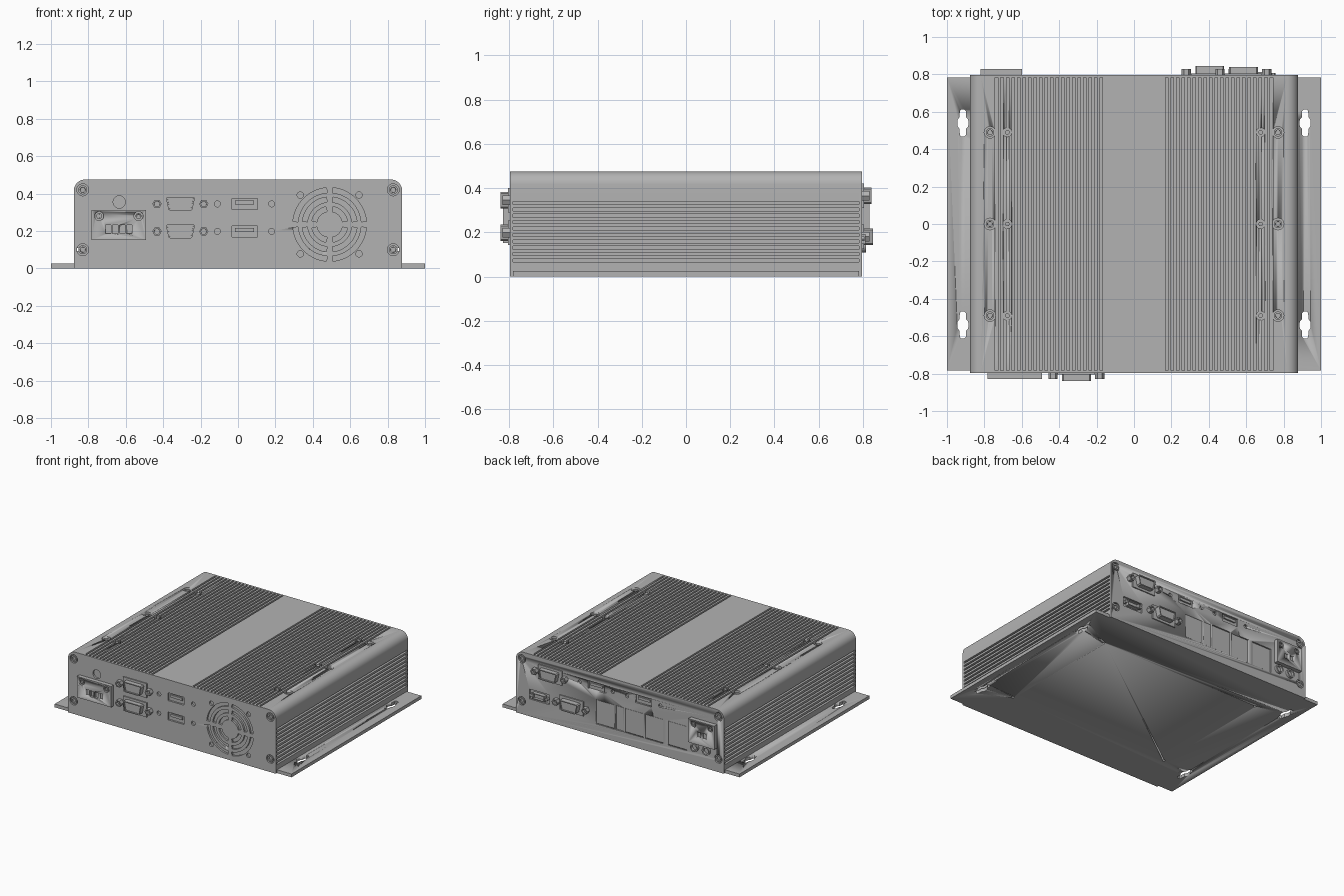
import bpy, bmesh
from math import cos, sin, pi, radians

cube = bpy.data.objects.get("Cube")
if cube:
    bpy.data.objects.remove(cube, do_unlink=True)

metal = bpy.data.materials.new("grey_metal")
metal.use_nodes = True
GREY = (0.45, 0.45, 0.45, 1)
metal.diffuse_color = GREY
metal.node_tree.nodes["Principled BSDF"].inputs["Base Color"].default_value = GREY

HALF_W, TOP, END, PANEL, RAD = 0.878, 0.475, 0.797, 0.783, 0.06


# Outlines
def rect(x, z, w, h):
    return [(x - w / 2, z - h / 2), (x + w / 2, z - h / 2), (x + w / 2, z + h / 2), (x - w / 2, z + h / 2)]


def arc(x, z, r, a0, a1, n):
    return [(x + r * cos(a0 + (a1 - a0) * i / n), z + r * sin(a0 + (a1 - a0) * i / n)) for i in range(n + 1)]


def circle(x, z, r, n=20):
    return arc(x, z, r, 0, 2 * pi, n)[:-1]


def mirrored(half):
    return half + [(-x, z) for x, z in reversed(half)]


# Solid from an outline; the face at t1 may be hollowed out
def prism(bm, pts, t0, t1, axis="Y", rim=0, depth=0):
    def put(p, t):
        return bm.verts.new((p[0], t, p[1]) if axis == "Y" else (p[0], p[1], t))
    a, b = [put(p, t0) for p in pts], [put(p, t1) for p in pts]
    cap = bm.faces.new(b)
    faces = [cap, bm.faces.new(a[::-1])]
    for i in range(len(pts)):
        j = (i + 1) % len(pts)
        faces.append(bm.faces.new((a[i], a[j], b[j], b[i])))
    bmesh.ops.recalc_face_normals(bm, faces=faces)
    if rim:
        bmesh.ops.inset_individual(bm, faces=[cap], thickness=rim)
        bmesh.ops.inset_individual(bm, faces=[cap], thickness=0.0005, depth=-depth)


def finish(name, bm):
    mesh = bpy.data.meshes.new(name)
    bm.to_mesh(mesh)
    bm.free()
    mesh.materials.append(metal)
    ob = bpy.data.objects.new(name, mesh)
    bpy.context.collection.objects.link(ob)
    bpy.ops.object.select_all(action="DESELECT")
    ob.select_set(True)
    bpy.context.view_layer.objects.active = ob
    bpy.ops.object.shade_smooth_by_angle(angle=radians(30))
    return ob


def cut(ob, bm):
    cutter = finish("cutter", bm)
    cutter.hide_render = True
    bpy.context.view_layer.objects.active = ob
    mod = ob.modifiers.new("cut", "BOOLEAN")
    mod.operation, mod.solver, mod.object = "DIFFERENCE", "EXACT", cutter
    bpy.ops.object.modifier_apply(modifier=mod.name)
    bpy.data.objects.remove(cutter, do_unlink=True)


# Finned housing profile
half = [(HALF_W, 0.025)]
for i in range(10):
    z = 0.065 + i * 0.029
    half += [(HALF_W, z), (HALF_W - 0.025, z), (HALF_W - 0.025, z + 0.014), (HALF_W, z + 0.014)]
half += arc(HALF_W - RAD, TOP - RAD, RAD, 0, pi / 2, 10)
for i in range(20):
    x = 0.742 - i * 0.0295
    half += [(x, TOP), (x, TOP - 0.03), (x - 0.014, TOP - 0.03), (x - 0.014, TOP)]
bm = bmesh.new()
prism(bm, mirrored(half), -PANEL, PANEL)
housing = finish("finned_housing", bm)

# Screw holes in the top, with the screws in them
holes, screws = bmesh.new(), bmesh.new()
for s in (-1, 1):
    for y in (-0.49, 0, 0.49):
        prism(holes, circle(s * 0.77, y, 0.031), 0.44, 0.5, "Z")
        prism(screws, circle(s * 0.77, y, 0.022), 0.435, 0.465, "Z", 0.009, 0.015)
        prism(holes, circle(s * 0.677, y, 0.024), 0.44, 0.5, "Z")
        prism(screws, circle(s * 0.677, y, 0.012), 0.435, 0.47, "Z")
cut(housing, holes)
finish("top_screws", screws)

# Base plate with keyhole mounting slots
bm, holes = bmesh.new(), bmesh.new()
prism(bm, rect(0, 0, 2, 2 * PANEL), 0, 0.025, "Z")
base = finish("base_plate", bm)
quarter = [(0.008, 0.072), (0.016, 0.064), (0.018, 0.03), (0.027, 0.02), (0.03, 0.007)]
keyhole = mirrored(quarter + [(x, -y) for x, y in reversed(quarter)])
for sx in (-1, 1):
    for sy in (-1, 1):
        prism(holes, [(x + sx * 0.915, y + sy * 0.54) for x, y in keyhole], -0.1, 0.1, "Z")
        prism(holes, circle(sx * 0.68, sy * 0.49, 0.01, 12), -0.1, 0.012, "Z")
cut(base, holes)


# End panels: s is the direction of the outside along y
def panel(name, s):
    outline = mirrored([(HALF_W, 0)] + arc(HALF_W - RAD, TOP - RAD, RAD, 0, pi / 2, 10))
    bm = bmesh.new()
    prism(bm, outline, s * PANEL, s * END)
    return finish(name, bm)


def punch(bm, s, pts):
    prism(bm, pts, s * (PANEL - 0.03), s * (END + 0.05))


def corner_screws(holes, bm, s):
    for x in (-0.83, 0.83):
        for z in (0.1, 0.42):
            punch(holes, s, circle(x, z, 0.032))
            prism(bm, circle(x, z, 0.024), s * 0.78, s * (END - 0.002), rim=0.01, depth=0.01)


def serial_port(bm, s, x, z, proud):
    prism(bm, rect(x, z, 0.2, 0.11), s * PANEL, s * (END + 0.008))
    shell = mirrored([(0.055, -0.038), (0.064, -0.03), (0.077, 0.03), (0.07, 0.038)])
    prism(bm, [(x + a, z + b) for a, b in shell], s * END, s * proud, rim=0.008, depth=0.008)
    for dx in (-0.125, 0.125):
        prism(bm, circle(x + dx, z, 0.025, 6), s * END, s * (END + 0.033), rim=0.009, depth=0.02)


def usb_port(holes, bm, s, x, z):
    punch(holes, s, rect(x, z, 0.136, 0.06))
    prism(bm, rect(x, z + 0.008, 0.1, 0.02), s * 0.78, s * (END - 0.003))


# Front: fan grille, two serial ports, two slot ports, terminal block
front = panel("front_panel", -1)
holes, screws, ports, slots = (bmesh.new() for _ in range(4))
corner_screws(holes, screws, -1)
for r in (0.07, 0.12, 0.17):
    gap = 0.014 / r
    for k in range(4):
        a0, a1 = k * pi / 2 + gap, (k + 1) * pi / 2 - gap
        punch(holes, -1, arc(0.49, 0.235, r + 0.027, a0, a1, 14) + arc(0.49, 0.235, r, a1, a0, 14))
for sx in (-1, 1):
    for sz in (-1, 1):
        punch(holes, -1, circle(0.49 + sx * 0.157, 0.235 + sz * 0.157, 0.017))
for z in (0.198, 0.345):
    serial_port(ports, -1, -0.308, z, 0.84)
    usb_port(holes, slots, -1, 0.035, z)
    for x in (-0.11, 0.18):
        punch(holes, -1, circle(x, z, 0.016))
punch(holes, -1, circle(-0.635, 0.355, 0.033))
cut(front, holes)
finish("front_corner_screws", screws)
finish("front_serial_ports", ports)
finish("front_slot_ports", slots)

# Fan hub behind the grille
bm = bmesh.new()
prism(bm, circle(0.49, 0.235, 0.06, 32), -0.78, -END + 0.002)
finish("fan_hub", bm)

bm, holes, screws = bmesh.new(), bmesh.new(), bmesh.new()
prism(bm, rect(-0.637, 0.232, 0.29, 0.16), -PANEL, -0.828)
block = finish("front_terminal_block", bm)
for i in range(4):
    prism(holes, rect(-0.694 + i * 0.038, 0.21, 0.028, 0.045), -0.81, -0.9)
for x in (-0.742, -0.532):
    prism(holes, circle(x, 0.28, 0.024), -0.815, -0.9)
    prism(screws, circle(x, 0.28, 0.016), -0.81, -0.826, rim=0.006, depth=0.008)
cut(block, holes)
finish("front_terminal_screws", screws)

# Back: serial ports, slot ports, blanking plates
back = panel("back_panel", 1)
holes, screws, ports, slots, blanks = (bmesh.new() for _ in range(5))
corner_screws(holes, screws, 1)
serial_port(ports, 1, 0.585, 0.365, 0.84)
serial_port(ports, 1, 0.405, 0.18, 0.845)
for x in (0.2, -0.2):
    usb_port(holes, slots, 1, x, 0.375)
    for dx in (-0.14, 0.14):
        punch(holes, 1, circle(x + dx, 0.375, 0.014))
for x, w in ((0.125, 0.16), (0.003, 0.065), (-0.12, 0.16), (-0.288, 0.155), (-0.485, 0.165)):
    punch(holes, 1, rect(x, 0.185, w, 0.185))
    prism(blanks, rect(x, 0.185, w - 0.008, 0.177), 0.78, END - 0.005)
punch(holes, 1, rect(0.68, 0.17, 0.17, 0.075))
prism(slots, rect(0.68, 0.17, 0.1, 0.045), 0.78, 0.812, rim=0.008, depth=0.02)
for x in (0.615, 0.745):
    prism(slots, circle(x, 0.17, 0.012, 6), 0.78, 0.808)
cut(back, holes)
finish("back_corner_screws", screws)
finish("back_serial_ports", ports)
finish("back_slot_ports", slots)
finish("blanking_plates", blanks)

# Back power inlet with two sockets under it
bm, holes, screws = bmesh.new(), bmesh.new(), bmesh.new()
prism(bm, rect(-0.71, 0.27, 0.22, 0.18), PANEL, 0.83)
inlet = finish("power_inlet", bm)
for dx in (-0.07, 0.07):
    prism(holes, circle(-0.71 + dx, 0.325, 0.024), 0.815, 0.9)
    prism(screws, circle(-0.71 + dx, 0.325, 0.016), 0.81, 0.828, rim=0.006, depth=0.008)
    prism(holes, rect(-0.71 + dx * 0.35, 0.255, 0.035, 0.045), 0.81, 0.9)
for x in (-0.635, -0.735):
    prism(screws, circle(x, 0.14, 0.032), PANEL, 0.815, rim=0.01, depth=0.02)
cut(inlet, holes)
finish("power_inlet_sockets", screws)
